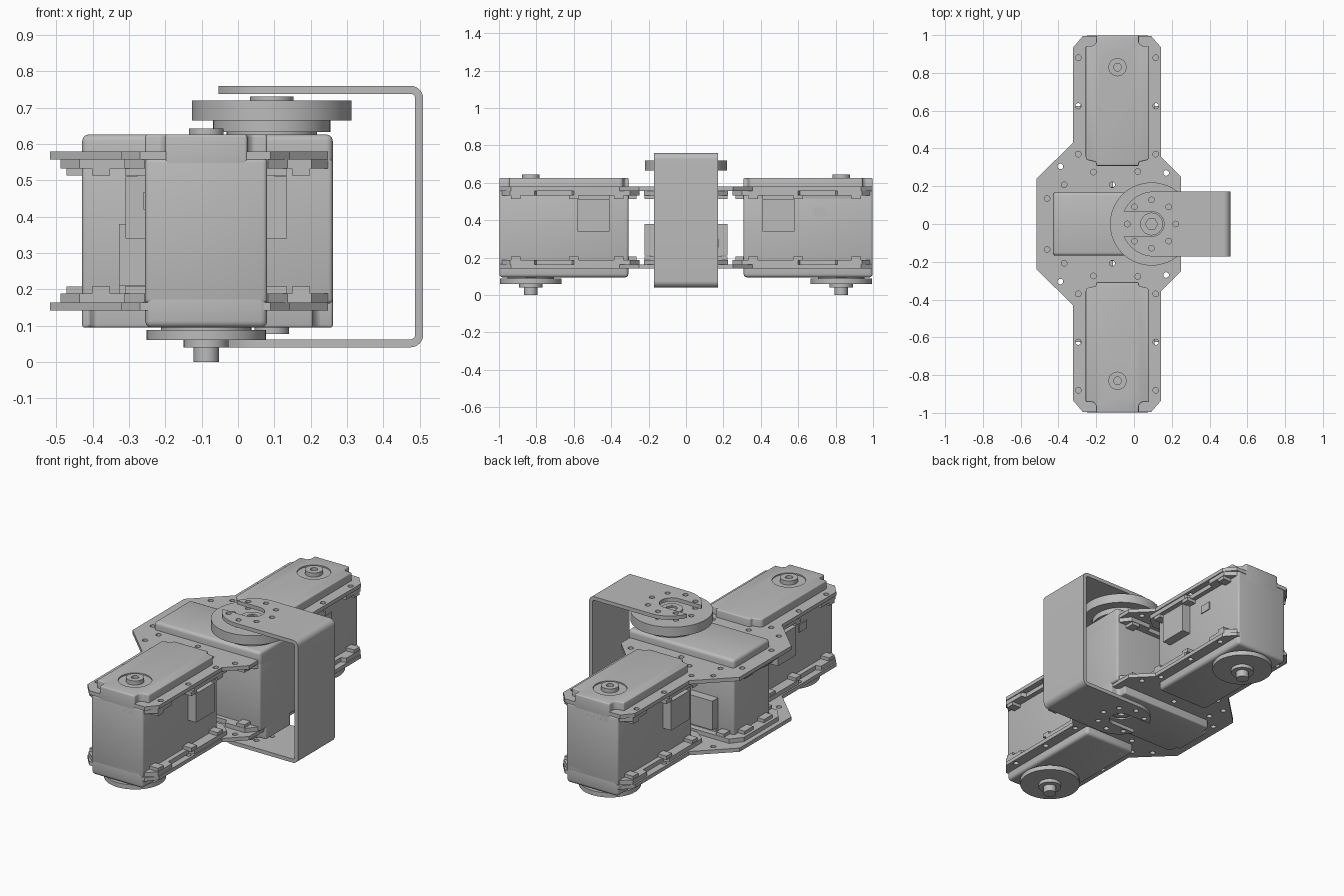
import bpy, bmesh
from math import pi, cos, sin, radians
from mathutils import Matrix

if "Cube" in bpy.data.objects:
    bpy.data.objects.remove(bpy.data.objects["Cube"], do_unlink=True)

grey = bpy.data.materials.new("plain_grey")
grey.use_nodes = True
GREY = (0.5, 0.5, 0.5, 1)
grey.diffuse_color = GREY
grey.node_tree.nodes["Principled BSDF"].inputs["Base Color"].default_value = GREY


def circle(r, x=0, y=0, n=40):
    return [(x + r * cos(2 * pi * i / n), y + r * sin(2 * pi * i / n)) for i in range(n)]


def rect(x0, x1, y0, y1):
    return [(x0, y0), (x1, y0), (x1, y1), (x0, y1)]


def arc(cx, cy, r, a0, a1, n=10):
    return [(cx + r * cos(radians(a0 + (a1 - a0) * i / n)),
             cy + r * sin(radians(a0 + (a1 - a0) * i / n))) for i in range(n + 1)]


def mirrored(half):
    """Close an outline given by its +y half."""
    return half + [(x, -y) for x, y in reversed(half)]


def solid(name, parts, matrix=Matrix(), bevel=0.0):
    """One object from upright prisms, each an (outline, bottom, top)."""
    mesh = bpy.data.meshes.new(name)
    bm = bmesh.new()
    for outline, z0, z1 in parts:
        face = bm.faces.new([bm.verts.new((x, y, z0)) for x, y in outline])
        grown = bmesh.ops.extrude_face_region(bm, geom=[face])["geom"]
        for v in grown:
            if isinstance(v, bmesh.types.BMVert):
                v.co.z = z1
    bmesh.ops.recalc_face_normals(bm, faces=bm.faces)
    if bevel:
        bmesh.ops.bevel(bm, geom=bm.edges[:], offset=bevel, segments=3,
                        profile=0.5, affect='EDGES', clamp_overlap=True)
    bm.transform(matrix)
    bm.to_mesh(mesh)
    bm.free()
    mesh.materials.append(grey)
    obj = bpy.data.objects.new(name, mesh)
    bpy.context.collection.objects.link(obj)
    return obj


def carve(obj, parts, matrix=Matrix(), operation='DIFFERENCE'):
    """Cut prisms out of an object, then drop the cutter."""
    cutter = solid("cutter", parts, matrix)
    cutter.hide_render = True
    mod = obj.modifiers.new("carve", 'BOOLEAN')
    mod.operation, mod.object, mod.solver = operation, cutter, 'EXACT'
    bpy.context.view_layer.objects.active = obj
    bpy.ops.object.modifier_apply(modifier=mod.name)
    bpy.data.objects.remove(cutter, do_unlink=True)


# Servo: output axis at the local origin, output side down, length along x
END, TAIL, HALF = 0.168, -0.522, 0.168


def servo(name, m, horn):
    solid(name + "_body", [(rect(TAIL, END, -HALF, HALF), -0.2, 0.2)], m, 0.012)
    # idler cap with notched corners
    n = 0.055
    cap = solid(name + "_notched_cap", [(mirrored([
        (TAIL, HALF - n), (TAIL + 0.02, HALF - n), (TAIL + 0.03, HALF - 0.01),
        (TAIL + 0.04, HALF), (END - n, HALF), (END - n, HALF - n + 0.015),
        (END - n + 0.015, HALF - n), (END, HALF - n)]), 0.15, 0.266)], m, 0.008)
    carve(cap, [(circle(0.09), 0.259, 0.3)], m)
    boss = solid(name + "_idler_boss", [(circle(0.048), 0.25, 0.283)], m)
    carve(boss, [(circle(0.02, n=20), 0.265, 0.3)], m)
    # output cap, rounded
    solid(name + "_output_cap", [(rect(TAIL, END, -HALF, HALF), -0.266, -0.15)], m, 0.018)
    solid(name + "_output_horn", [(circle(r), z0, z1) for r, z0, z1 in horn], m)
    # mounting flanges, waisted in the middle
    flange = mirrored([(-0.582, 0.16), (-0.53, 0.225), (-0.23, 0.225), (-0.22, 0.195),
                       (-0.03, 0.195), (-0.02, 0.225), (0.11, 0.225), (0.155, 0.17)])
    solid(name + "_flanges", [(flange, 0.172, 0.197), (flange, -0.197, -0.172)], m)
    # clips below the flanges
    clips = []
    for s in (-1, 1):
        for x in (0.08, -0.23, -0.47):
            for y in (-0.195, 0.195):
                clips.append((rect(x - 0.025, x + 0.025, y - 0.028, y + 0.028),
                              s * 0.153, s * 0.175))
        for y in (-0.09, 0.09):
            clips.append((rect(-0.565, -0.515, y - 0.04, y + 0.04), s * 0.153, s * 0.175))
    solid(name + "_clips", clips, m)
    # cable housings and a small label panel
    solid(name + "_cable_housings",
          [(rect(-0.42, -0.25, s * 0.15, s * 0.222), -0.02, 0.15) for s in (-1, 1)]
          + [(rect(-0.42, -0.25, s * 0.15, s * 0.19), 0.14, 0.175) for s in (-1, 1)], m)
    solid(name + "_side_panel", [(rect(-0.15, -0.08, -HALF - 0.005, -0.15), 0.06, 0.107)], m)


MID = 0.36
AXIS = 0.093
small_horn = [(0.125, -0.275, -0.25), (0.165, -0.3, -0.273),
              (0.062, -0.32, -0.29), (0.035, -0.36, -0.31)]
servo("front_servo", Matrix.Translation((-0.0875, -0.83, MID)) @ Matrix.Rotation(-pi / 2, 4, 'Z'),
      small_horn)
servo("back_servo", Matrix.Translation((-0.0875, 0.83, MID)) @ Matrix.Rotation(pi / 2, 4, 'Z'),
      small_horn)
servo("middle_servo", Matrix.Translation((AXIS, 0, MID)) @ Matrix.Rotation(pi, 4, 'X'),
      [(0.125, -0.275, -0.25), (0.162, -0.306, -0.273)])

# Cross-shaped frame plates with screw holes
cross = mirrored([(-0.517, 0.24), (-0.322, 0.43), (-0.322, 0.935), (-0.27, 0.996),
                  (0.09, 0.996), (0.143, 0.935), (0.143, 0.355), (0.248, 0.25)])
spots = [(x, y) for x in (-0.295, 0.115) for y in (0.88, 0.625, 0.37)]
spots += [(-0.39, 0.305), (-0.46, 0.135), (-0.37, 0.208), (-0.115, 0.208),
          (-0.215, 0.275), (0.02, 0.278), (0.17, 0.27)]
for label, z in (("top", 0.557), ("bottom", 0.141)):
    plate = solid(label + "_frame_plate", [(cross, z, z + 0.022)])
    carve(plate, [(circle(0.015, x, s * y, 16), z - 0.01, z + 0.03)
                  for x, y in spots for s in (-1, 1)])

# Large turning disc on the middle servo
ring = [(AXIS + 0.128 * cos(i * pi / 4), 0.128 * sin(i * pi / 4)) for i in range(8)]
at_axis = Matrix.Translation((AXIS, 0, 0))
disc = solid("turning_disc", [(circle(0.22, AXIS, n=64), 0.665, 0.72)])
carve(disc, [(circle(0.015, x, y, 16), 0.7, 0.74) for x, y in ring])
screw = solid("disc_screw", [(circle(0.06), 0.71, 0.73)], at_axis)
carve(screw, [(circle(0.032, n=6), 0.718, 0.74)], at_axis)

# U-shaped bracket: bent strip, round ends, open slots and holes
R, T = 0.035, 0.022
outer = arc(0.51 - R, 0.04 + R, R, -90, 0) + arc(0.51 - R, 0.76 - R, R, 0, 90)
inner = arc(0.51 - R, 0.76 - R, R - T, 90, 0) + arc(0.51 - R, 0.04 + R, R - T, 0, -90)
strip = [(-0.1, 0.04)] + outer + [(-0.1, 0.76), (-0.1, 0.76 - T)] + inner + [(-0.1, 0.04 + T)]
bracket = solid("u_bracket", [(strip, -0.173, 0.173)], Matrix.Rotation(pi / 2, 4, 'X'))
rounded_end = arc(0.105, 0, 0.172, 90, 270, 32) + [(0.6, -0.172), (0.6, 0.172)]
carve(bracket, [(rounded_end, -0.1, 0.9)], operation='INTERSECT')
slot = arc(AXIS, 0, 0.066, -90, 90, 20) + [(-0.2, 0.066), (-0.2, -0.066)]
carve(bracket, [(slot, -0.1, 0.9)])
carve(bracket, [(circle(0.015, x, y, 16), -0.1, 0.9) for x, y in ring if x > -0.02])

# Smooth shading on rounded surfaces, sharp elsewhere
for obj in bpy.context.collection.objects:
    if obj.type == 'MESH' and obj.data.materials and obj.data.materials[0] == grey:
        obj.select_set(True)
        bpy.context.view_layer.objects.active = obj
bpy.ops.object.shade_smooth_by_angle(angle=radians(30))
